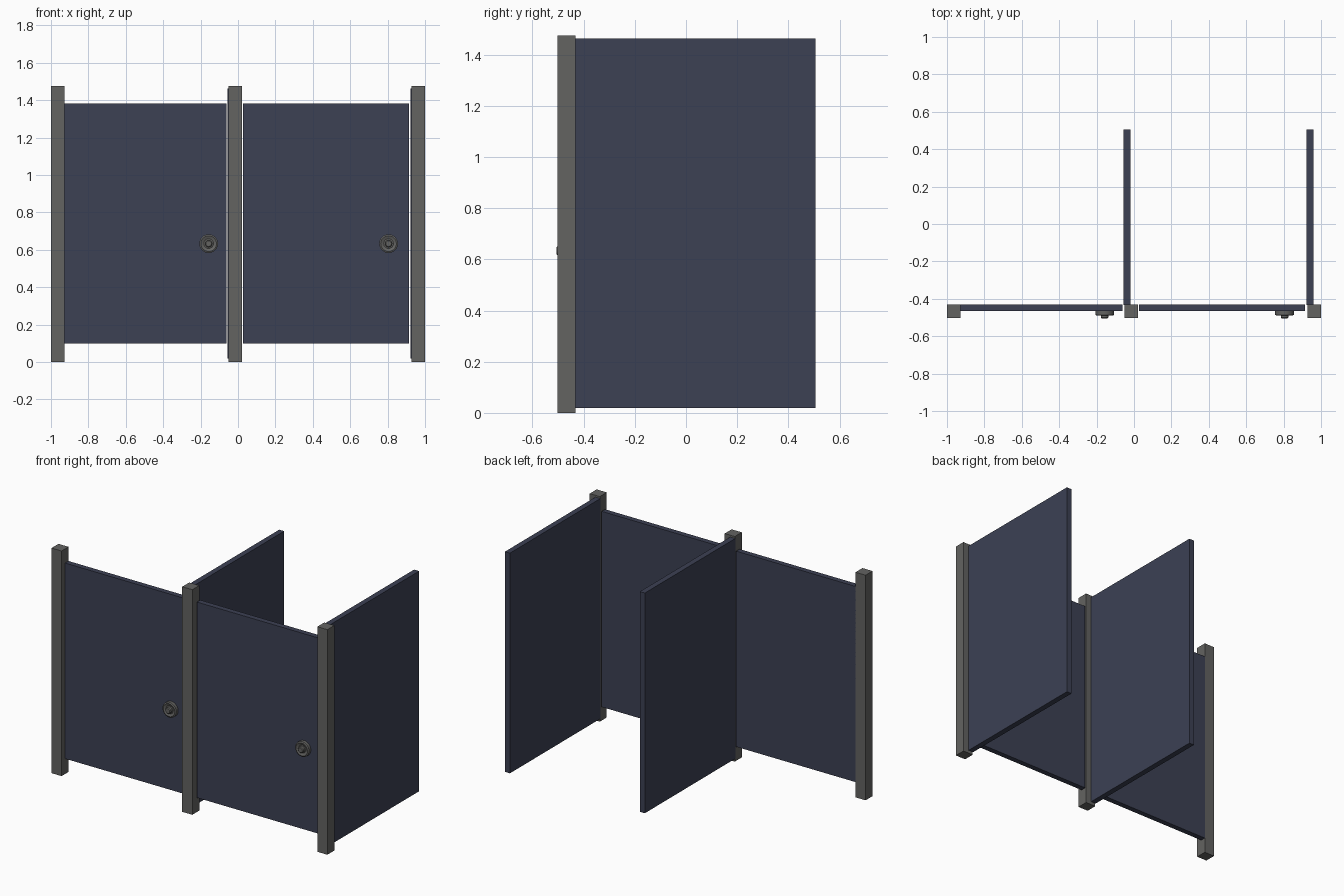
import bpy
import bmesh
import math
from mathutils import Matrix

cube = bpy.data.objects.get("Cube")
if cube:
    bpy.data.objects.remove(cube, do_unlink=True)


def material(name, rgb):
    mat = bpy.data.materials.new(name)
    mat.use_nodes = True
    color = (*rgb, 1.0)
    mat.diffuse_color = color
    bsdf = next(n for n in mat.node_tree.nodes if n.type == "BSDF_PRINCIPLED")
    bsdf.inputs["Base Color"].default_value = color
    return mat


slate = material("slate blue laminate", (0.045, 0.052, 0.088))
metal = material("grey metal", (0.125, 0.125, 0.120))


def add_object(name, bm, mat):
    bmesh.ops.recalc_face_normals(bm, faces=bm.faces)
    mesh = bpy.data.meshes.new(name)
    bm.to_mesh(mesh)
    bm.free()
    mesh.materials.append(mat)
    obj = bpy.data.objects.new(name, mesh)
    bpy.context.collection.objects.link(obj)
    return obj


def box(name, xs, ys, zs, mat):
    """Box given by its limits along each axis."""
    bm = bmesh.new()
    bmesh.ops.create_cube(bm, size=1)
    for v in bm.verts:
        for i, (low, high) in enumerate((xs, ys, zs)):
            v.co[i] = low if v.co[i] < 0 else high
    return add_object(name, bm, mat)


def knob(name, x, z):
    """Turned dish with a raised centre hub, facing the front."""
    profile = [(0, -0.464), (0.05, -0.464), (0.05, -0.486), (0.042, -0.49),
               (0.026, -0.483), (0.02, -0.485), (0.02, -0.5), (0.015, -0.505), (0, -0.505)]
    bm = bmesh.new()
    verts = [bm.verts.new((r, y, 0)) for r, y in profile]
    edges = [bm.edges.new(pair) for pair in zip(verts, verts[1:])]
    bmesh.ops.spin(bm, geom=verts + edges, cent=(0, 0, 0), axis=(0, 1, 0),
                   angle=math.tau, steps=24)
    bmesh.ops.remove_doubles(bm, verts=bm.verts, dist=0.0001)
    bmesh.ops.transform(bm, matrix=Matrix.Translation((x, 0, z)), verts=bm.verts)
    obj = add_object(name, bm, metal)
    bpy.ops.object.select_all(action="DESELECT")
    obj.select_set(True)
    bpy.context.view_layer.objects.active = obj
    bpy.ops.object.shade_smooth_by_angle(angle=math.radians(30))


# Square posts along the front
for side, x in (("right", -1.0), ("middle", -0.052), ("left", 0.927)):
    box(f"{side}_post", (x, x + 0.073), (-0.503, -0.431), (0, 1.475), metal)

# Doors between the posts, each with a knob
for side, xs, knob_x in (("right", (-0.93, -0.062), -0.157), ("left", (0.028, 0.913), 0.805)):
    box(f"{side}_door", xs, (-0.466, -0.431), (0.1, 1.382), slate)
    knob(f"{side}_door_knob", knob_x, 0.633)

# Partition walls running back from the posts
for side, x in (("middle", -0.055), ("left", 0.923)):
    box(f"{side}_partition", (x, x + 0.036), (-0.432, 0.505), (0.02, 1.463), slate)
